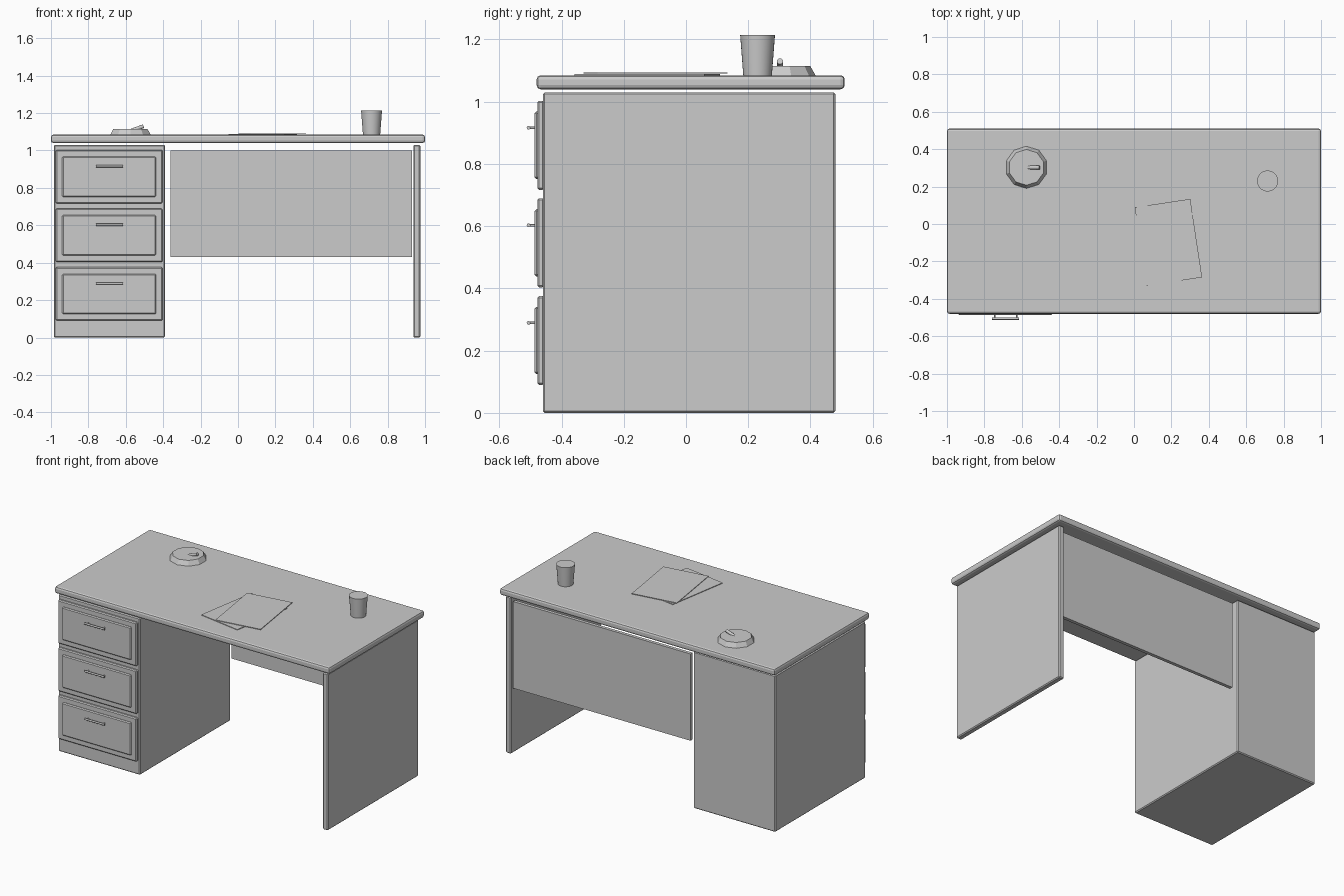
import bpy, math
from mathutils import Vector

if "Cube" in bpy.data.objects:
    bpy.data.objects.remove(bpy.data.objects["Cube"])

grey = bpy.data.materials.new("plain grey")
grey.diffuse_color = (0.6, 0.6, 0.6, 1)
grey.use_nodes = True
grey.node_tree.nodes["Principled BSDF"].inputs["Base Color"].default_value = grey.diffuse_color


def finish(ob, name, bevel=0, segments=1):
    ob.name = name
    ob.data.materials.append(grey)
    if bevel:
        m = ob.modifiers.new("edge", 'BEVEL')
        m.width = bevel
        m.segments = segments
        m.limit_method = 'ANGLE'
    return ob


def box(name, x, y, z, bevel=0, segments=1, turn=0):
    """Box from (min, max) ranges, optionally turned about its own centre."""
    bpy.ops.mesh.primitive_cube_add(
        size=1, location=[(a + b) / 2 for a, b in (x, y, z)])
    ob = bpy.context.object
    ob.scale = [b - a for a, b in (x, y, z)]
    bpy.ops.object.transform_apply(location=False, rotation=False, scale=True)
    ob.rotation_euler.z = math.radians(turn)
    return finish(ob, name, bevel, segments)


def rod(name, a, b, r, sides=10):
    """Cylinder between two points."""
    a, b = Vector(a), Vector(b)
    bpy.ops.mesh.primitive_cylinder_add(
        vertices=sides, radius=r, depth=(b - a).length, location=(a + b) / 2,
        rotation=(b - a).to_track_quat('Z', 'Y').to_euler())
    bpy.ops.object.shade_smooth_by_angle(angle=math.radians(50))
    return finish(bpy.context.object, name)


def frustum(name, x, y, z0, z1, r0, r1, sides, smooth):
    bpy.ops.mesh.primitive_cone_add(
        vertices=sides, radius1=r0, radius2=r1, depth=z1 - z0,
        location=(x, y, (z0 + z1) / 2))
    if smooth:
        bpy.ops.object.shade_smooth_by_angle(angle=math.radians(35))
    return finish(bpy.context.object, name)


# Desk body
TOP = 1.085
box("desk_top", (-1, 1), (-0.48, 0.51), (1.04, TOP), 0.013, 2)
box("drawer_cabinet", (-0.985, -0.39), (-0.46, 0.48), (0, 1.03), 0.006)
box("side_panel", (0.937, 0.975), (-0.46, 0.48), (0, 1.03), 0.006)
box("back_panel", (-0.36, 0.93), (0.445, 0.467), (0.43, 1.0))

# Three drawers, each with a raised panel and a bar handle on two posts
for i in range(3):
    zc = 0.86 - i * 0.3135
    n = str(i + 1)
    box("drawer_front_" + n, (-0.975, -0.403), (-0.478, -0.455),
        (zc - 0.143, zc + 0.143), 0.006)
    box("drawer_raised_panel_" + n, (-0.94, -0.438), (-0.487, -0.47),
        (zc - 0.108, zc + 0.108), 0.006)
    zh = zc + 0.056
    rod("handle_bar_" + n, (-0.76, -0.506, zh), (-0.616, -0.506, zh), 0.006, 12)
    for x in (-0.744, -0.628):
        rod("handle_post_" + n, (x, -0.48, zh), (x, -0.506, zh), 0.004, 8)

# Two loose paper sheets
for name, cx, cy, z, turn in (("paper_lower", 0.133, -0.125, TOP, -9.5),
                              ("paper_upper", 0.184, -0.098, TOP + 0.005, 8.6)):
    box(name, (cx - 0.15, cx + 0.15), (cy - 0.212, cy + 0.212),
        (z, z + 0.004), 0, 1, turn)

# Cup, round tray and the stub resting in it
frustum("cup", 0.714, 0.23, TOP, 1.215, 0.046, 0.056, 32, True)
frustum("tray", -0.575, 0.303, TOP, 1.115, 0.113, 0.096, 10, False)
rod("tray_stub", (-0.58, 0.302, 1.103), (-0.505, 0.302, 1.13), 0.01, 10)
